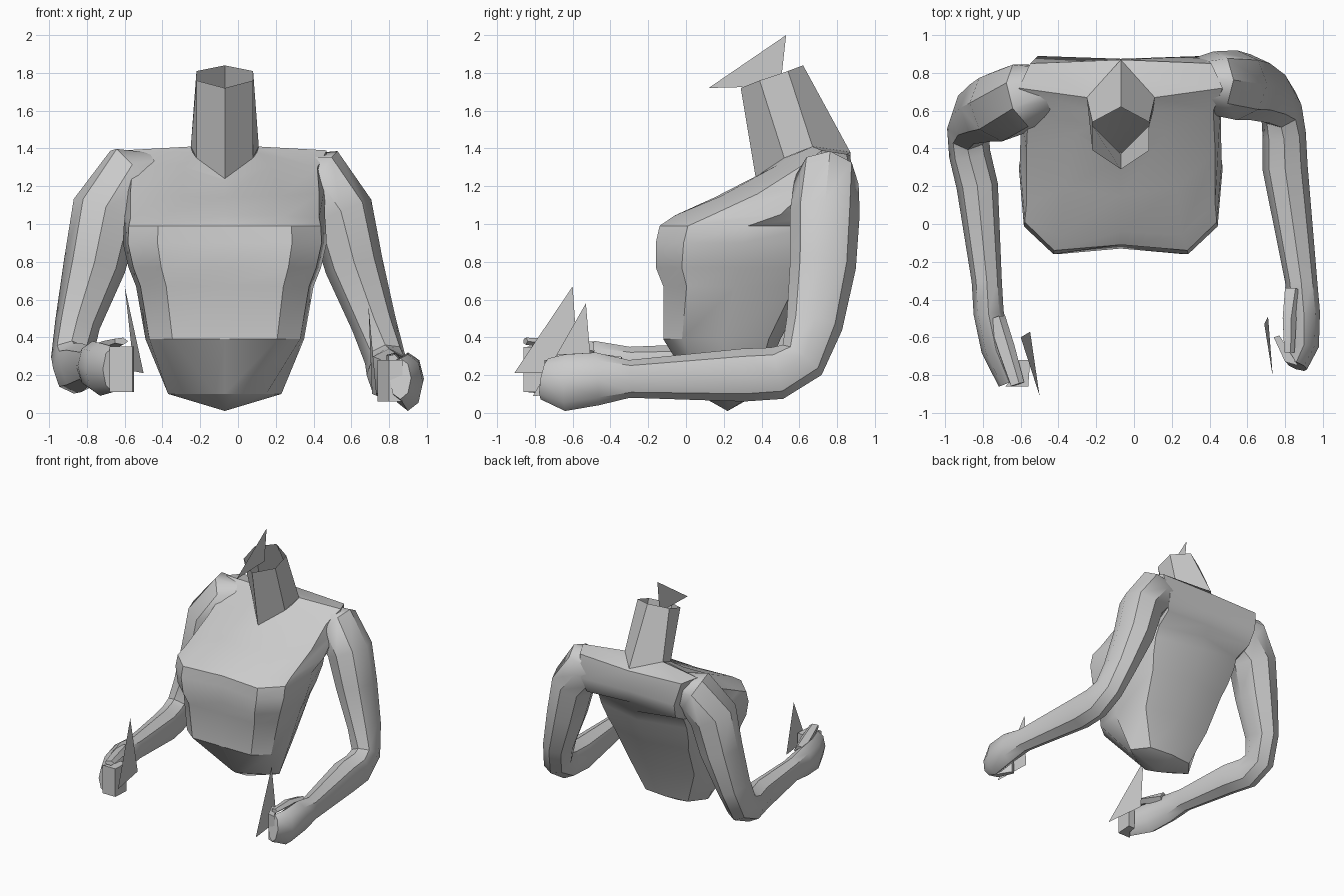
import bpy
import bmesh
from math import cos, sin, tau, radians
from mathutils import Vector

if "Cube" in bpy.data.objects:
    bpy.data.objects.remove(bpy.data.objects["Cube"])

grey = bpy.data.materials.new("plain_grey")
grey.use_nodes = True
COLOUR = (0.6, 0.6, 0.6, 1)
grey.diffuse_color = COLOUR
grey.node_tree.nodes["Principled BSDF"].inputs["Base Color"].default_value = COLOUR
MID = -0.07  # the body's own middle line


def finish(name, bm, fix_normals=True, crease=42):
    if fix_normals:
        bmesh.ops.recalc_face_normals(bm, faces=bm.faces[:])
    mesh = bpy.data.meshes.new(name)
    bm.to_mesh(mesh)
    bm.free()
    mesh.materials.append(grey)
    obj = bpy.data.objects.new(name, mesh)
    bpy.context.collection.objects.link(obj)
    bpy.ops.object.select_all(action="DESELECT")
    obj.select_set(True)
    bpy.context.view_layer.objects.active = obj
    bpy.ops.object.shade_smooth_by_angle(angle=radians(crease))


def loft(name, rings, capped=True, crease=42):
    """Skin a row of closed rings that all have the same number of points."""
    bm = bmesh.new()
    rows = [[bm.verts.new(p) for p in ring] for ring in rings]
    for low, high in zip(rows, rows[1:]):
        for i in range(len(low)):
            j = (i + 1) % len(low)
            bm.faces.new((low[i], low[j], high[j], high[i]))
    if capped:
        bm.faces.new(rows[0])
        bm.faces.new(rows[-1])
    finish(name, bm, True, crease)


def tube(name, path, sides=8):
    """Limb along a path of (x, y, z, half width, half depth)."""
    centres = [Vector(p[:3]) for p in path]
    rings = []
    for i, p in enumerate(path):
        ahead = centres[min(i + 1, len(path) - 1)] - centres[max(i - 1, 0)]
        ahead.normalize()
        across = Vector((1, 0, 0))
        across = (across - ahead * across.dot(ahead)).normalized()
        deep = ahead.cross(across)
        rings.append([centres[i] + across * p[3] * cos(tau * k / sides)
                      + deep * p[4] * sin(tau * k / sides) for k in range(sides)])
    loft(name, rings)


def mirrored(half):
    """Close a half ring running from front middle to back middle."""
    right = [(MID + u, y, z) for u, y, z in half]
    left = [(MID - u, y, z) for u, y, z in half[-2:0:-1]]
    return right + left


# Torso: pointed waist, then rings as height, half width, front, back, hollow
WAIST = [(0, 0.06), (0.05, 0.08), (0.22, 0.17), (0.3, 0.23), (0.2, 0.36), (0, 0.38)]
SECTION = [(0, 0), (0.66, 0), (0.95, 0.16), (1, 0.5), (0.75, 0.9), (0, 1)]
LEVELS = [
    (0.39, 0.42, -0.12, 0.5, 0),
    (0.67, 0.47, -0.12, 0.65, 0),
    (0.77, 0.51, -0.16, 0.7, 0.03),
    (0.9, 0.54, -0.16, 0.76, 0.05),
    (0.99, 0.535, -0.14, 0.8, 0.03),
]
rings = [mirrored([(u, y, 0.1) for u, y in WAIST])]
for z, w, front, back, hollow in LEVELS:
    half = [(u * w, front + t * (back - front), z) for u, t in SECTION]
    half[0] = (0, front + hollow, z)
    rings.append(mirrored(half))

# Sloping chest and shoulder rings, then the base and rim of the neck
SLOPES = [
    [(0, -0.04, 1.045), (0.32, -0.06, 1.045), (0.5, 0.1, 1.03),
     (0.53, 0.5, 1.05), (0.42, 0.84, 1.06), (0, 0.84, 1.08)],
    [(0, 0.15, 1.14), (0.3, 0.19, 1.15), (0.5, 0.38, 1.16),
     (0.53, 0.66, 1.2), (0.44, 0.89, 1.19), (0, 0.875, 1.19)],
    [(0, 0.34, 1.23), (0.24, 0.48, 1.31), (0.49, 0.6, 1.3),
     (0.54, 0.72, 1.39), (0.48, 0.85, 1.37), (0, 0.87, 1.36)],
]
NECK_BASE = [(0, 0.37, 1.24), (0.15, 0.52, 1.35), (0.18, 0.67, 1.41), (0, 0.87, 1.38)]
NECK_RIM = [(0, 0.29, 1.72), (0.15, 0.39, 1.76), (0.15, 0.54, 1.81), (0, 0.62, 1.84)]
rings += [mirrored(s) for s in SLOPES]
collar = [NECK_BASE[0], NECK_BASE[1], (0.17, 0.6, 1.38), NECK_BASE[2],
          (0.09, 0.77, 1.395), NECK_BASE[3]]
rings.append(mirrored(collar))
loft("torso", rings, capped=False, crease=31)
loft("neck", [mirrored(NECK_BASE), mirrored(NECK_RIM)], capped=False, crease=10)

# Shallow pointed underside of the waist
bm = bmesh.new()
tip = bm.verts.new((MID, 0.22, 0.01))
rim = [bm.verts.new(p) for p in rings[0]]
for i, v in enumerate(rim):
    bm.faces.new((tip, rim[(i + 1) % len(rim)], v))
finish("waist_underside", bm, False)

# Arms, from inside the shoulder through bent elbow to fist
tube("left_arm", [
    (0.22, 0.76, 1.28, 0.09, 0.09),
    (0.42, 0.745, 1.23, 0.19, 0.17),
    (0.545, 0.735, 1.06, 0.175, 0.185),
    (0.615, 0.725, 0.78, 0.155, 0.175),
    (0.72, 0.68, 0.47, 0.12, 0.15),
    (0.78, 0.615, 0.28, 0.11, 0.13),
    (0.795, 0.48, 0.21, 0.115, 0.14),
    (0.8, 0.3, 0.2, 0.12, 0.14),
    (0.885, -0.3, 0.18, 0.085, 0.1),
    (0.9, -0.47, 0.18, 0.085, 0.14),
    (0.9, -0.64, 0.16, 0.08, 0.15),
    (0.86, -0.75, 0.18, 0.06, 0.11),
])
tube("right_arm", [
    (-0.36, 0.73, 1.28, 0.09, 0.09),
    (-0.56, 0.68, 1.24, 0.2, 0.18),
    (-0.7, 0.63, 1.06, 0.185, 0.195),
    (-0.76, 0.61, 0.78, 0.165, 0.175),
    (-0.85, 0.57, 0.47, 0.12, 0.15),
    (-0.88, 0.5, 0.29, 0.11, 0.14),
    (-0.87, 0.37, 0.235, 0.11, 0.135),
    (-0.83, 0.2, 0.24, 0.11, 0.13),
    (-0.78, -0.3, 0.25, 0.08, 0.1),
    (-0.77, -0.47, 0.25, 0.08, 0.13),
    (-0.73, -0.66, 0.23, 0.08, 0.14),
    (-0.66, -0.84, 0.23, 0.06, 0.12),
])


# Curled fingers: an upright slab that turns back towards the palm
def fingers(name, outline, low, high):
    base = [(x, y, low) for x, y in outline]
    top = [(x, y, high) for x, y in outline]
    loft(name, [base, top])


fingers("left_fingers", [(0.87, -0.75), (0.8, -0.73), (0.74, -0.6),
                         (0.77, -0.59), (0.82, -0.67)], 0.06, 0.28)
fingers("right_fingers", [(-0.68, -0.86), (-0.56, -0.86), (-0.55, -0.72),
                          (-0.61, -0.72), (-0.62, -0.79)], 0.11, 0.35)

# Thumbs over the top of each fist
tube("left_thumb", [(0.84, -0.35, 0.25, 0.05, 0.05), (0.82, -0.5, 0.29, 0.04, 0.03),
                    (0.82, -0.68, 0.29, 0.03, 0.02)], 5)
tube("right_thumb", [(-0.73, -0.5, 0.33, 0.05, 0.05), (-0.68, -0.66, 0.36, 0.05, 0.03),
                     (-0.62, -0.85, 0.38, 0.04, 0.02)], 5)

# Loose pointed blades beside the hands and at the neck
BLADES = {
    "right_blade": [(-0.6, -0.6, 0.67), (-0.5, -0.91, 0.21), (-0.55, -0.57, 0.22)],
    "left_blade": [(0.69, -0.53, 0.58), (0.735, -0.81, 0.09), (0.71, -0.49, 0.1)],
    "neck_blade": [(-0.1, 0.12, 1.72), (-0.1, 0.53, 2), (-0.1, 0.5, 1.73)],
}
for name, corners in BLADES.items():
    bm = bmesh.new()
    bm.faces.new([bm.verts.new(p) for p in corners])
    finish(name, bm, False)
